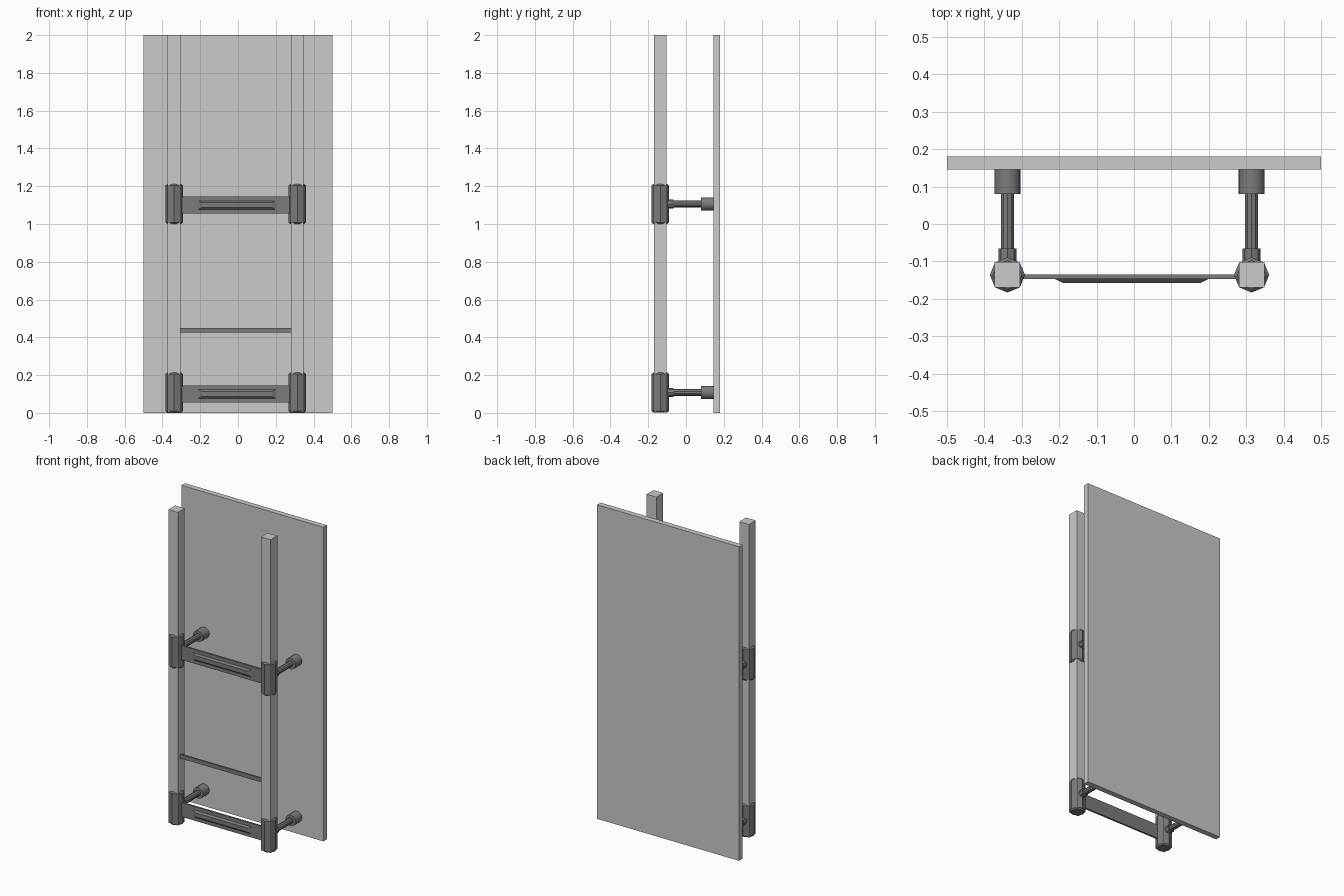
import bpy, bmesh
from mathutils import Matrix, Vector
from math import radians

cube = bpy.data.objects.get("Cube")
if cube:
    bpy.data.objects.remove(cube, do_unlink=True)


def make_material(name, value):
    mat = bpy.data.materials.new(name)
    mat.use_nodes = True
    colour = (value, value, value, 1)
    mat.diffuse_color = colour
    mat.node_tree.nodes["Principled BSDF"].inputs["Base Color"].default_value = colour
    return mat


light = make_material("light grey", 0.6)
dark = make_material("dark grey", 0.2)


def finish(name, bm, mat):
    mesh = bpy.data.meshes.new(name)
    bmesh.ops.recalc_face_normals(bm, faces=bm.faces[:])
    bm.to_mesh(mesh)
    bm.free()
    mesh.materials.append(mat)
    obj = bpy.data.objects.new(name, mesh)
    bpy.context.collection.objects.link(obj)
    return obj


def box(name, low, high, mat):
    low, high = Vector(low), Vector(high)
    bm = bmesh.new()
    bmesh.ops.create_cube(bm, size=1)
    bmesh.ops.scale(bm, vec=high - low, verts=bm.verts)
    bmesh.ops.translate(bm, vec=(low + high) / 2, verts=bm.verts)
    return finish(name, bm, mat)


def rod(name, centre, radius, length, sides, mat, along_y=False, bevel=0):
    bm = bmesh.new()
    bmesh.ops.create_cone(bm, cap_ends=True, segments=sides, radius1=radius,
                          radius2=radius, depth=length)
    if bevel:
        rims = [e for e in bm.edges if abs(e.verts[0].co.z - e.verts[1].co.z) < 0.001]
        bmesh.ops.bevel(bm, geom=rims, offset=bevel, segments=1, affect='EDGES')
    if along_y:
        bm.transform(Matrix.Rotation(radians(90), 4, 'X'))
    bm.transform(Matrix.Translation(centre))
    return finish(name, bm, mat)


# Back panel
box("wall_panel", (-0.5, 0.145, 0), (0.5, 0.18, 2), light)

# Upright posts with their sleeves and wall arms
POST_Y = -0.136
for side, x in (("right", -0.338), ("left", 0.314)):
    box(side + "_post", (x - 0.034, POST_Y - 0.034, 0.005),
        (x + 0.034, POST_Y + 0.034, 2), light)
    for level, z in (("lower", 0.108), ("upper", 1.106)):
        part = f"{level}_{side}_"
        rod(part + "sleeve", (x, POST_Y, z), 0.047, 0.21, 8, dark, bevel=0.008)
        rod(part + "arm_collar", (x, -0.083, z), 0.024, 0.036, 8, dark, True)
        rod(part + "arm", (x, 0.0, z), 0.018, 0.18, 10, dark, True)
        cap = rod(part + "wall_cap", (x, 0.113, z), 0.035, 0.066, 20, dark, True)
        bpy.context.view_layer.objects.active = cap
        cap.select_set(True)
        bpy.ops.object.shade_smooth_by_angle(angle=radians(35))
        cap.select_set(False)

# Cross plates with raised, tapered ribs
for level, z in (("lower", 0.1), ("upper", 1.1)):
    box(level + "_cross_plate", (-0.3, -0.147, z - 0.045), (0.276, -0.135, z + 0.045), dark)
    bm = bmesh.new()
    bmesh.ops.create_cube(bm, size=1)
    for v in bm.verts:
        front = v.co.y < 0
        v.co = ((0.185 if front else 0.207) * (1 if v.co.x > 0 else -1) - 0.006,
                -0.157 if front else -0.146,
                z + (0.013 if front else 0.024) * (1 if v.co.z > 0 else -1))
    finish(level + "_plate_rib", bm, dark)

# Thin rung
box("rung", (-0.306, -0.147, 0.425), (0.282, -0.135, 0.45), dark)
